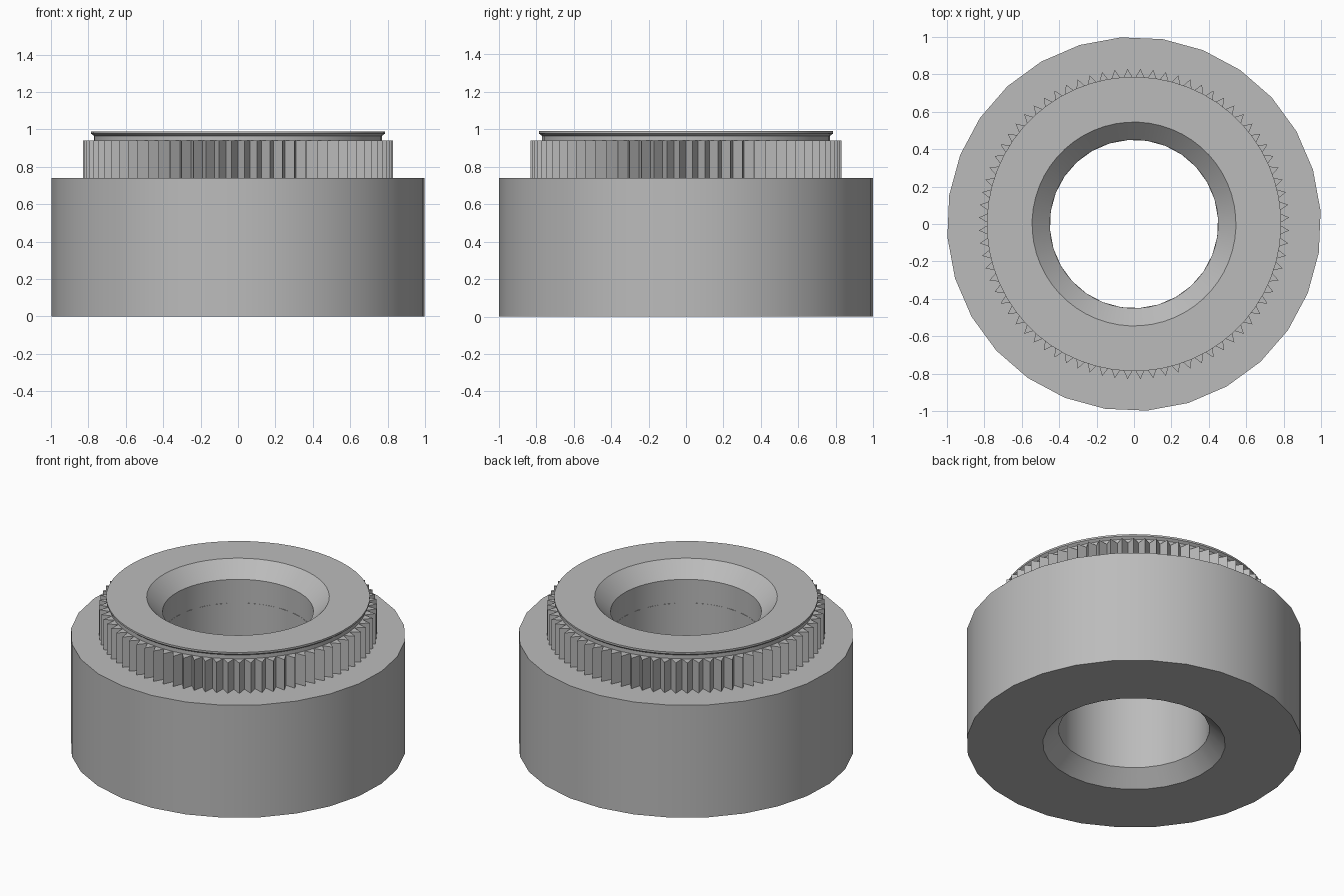
import bpy
import math

cube = bpy.data.objects.get("Cube")
if cube:
    bpy.data.objects.remove(cube, do_unlink=True)

steel = bpy.data.materials.new("steel grey")
steel.use_nodes = True
GREY = (0.5, 0.5, 0.5, 1)
steel.diffuse_color = GREY
steel.node_tree.nodes["Principled BSDF"].inputs["Base Color"].default_value = GREY


def ring_part(name, loops, smooth=True):
    """Joins a closed series of equal-length vertex loops into a solid ring."""
    n = len(loops[0])
    verts = [v for loop in loops for v in loop]
    faces = []
    for k in range(len(loops)):
        a, b = k * n, (k + 1) % len(loops) * n
        for i in range(n):
            j = (i + 1) % n
            faces.append((a + i, a + j, b + j, b + i))
    mesh = bpy.data.meshes.new(name)
    mesh.from_pydata(verts, [], faces)
    mesh.materials.append(steel)
    obj = bpy.data.objects.new(name, mesh)
    bpy.context.collection.objects.link(obj)
    if smooth:
        bpy.ops.object.select_all(action="DESELECT")
        obj.select_set(True)
        bpy.context.view_layer.objects.active = obj
        bpy.ops.object.shade_smooth_by_angle(angle=math.radians(30))
    return obj


def circle(radius, z, sides, phase=0.0):
    """Radius is a number or a function of the vertex index."""
    loop = []
    for i in range(sides):
        r = radius(i) if callable(radius) else radius
        t = math.tau * i / sides + phase
        loop.append((r * math.cos(t), r * math.sin(t), z))
    return loop


def lathe(name, profile, sides, phase=0.0):
    return ring_part(name, [circle(r, z, sides, phase) for r, z in profile])


BASE_TOP, KNURL_TOP, TOP = 0.74, 0.94, 0.99
BORE, MOUTH = 0.45, 0.545
CHAMFER = MOUTH - BORE
NECK, LIP = 0.77, 0.787

# Wide base with the chamfered lower mouth of the bore
lathe("base_collar", [(MOUTH, 0), (1, 0), (1, BASE_TOP),
                      (BORE, BASE_TOP), (BORE, CHAMFER)], 28, math.radians(4))

# Upper shank: undercut neck, thin lip and chamfered upper mouth
lathe("upper_shank", [(BORE, BASE_TOP), (NECK, BASE_TOP), (NECK, 0.965),
                      (LIP, 0.978), (LIP, TOP), (MOUTH, TOP),
                      (BORE, TOP - CHAMFER)], 56, math.radians(4))

# Knurled band: sharp vertical teeth all the way round
TEETH = 76


def tooth(i):
    return 0.83 if i % 2 else NECK


ring_part("knurled_band", [circle(0.7, BASE_TOP, TEETH * 2),
                           circle(tooth, BASE_TOP, TEETH * 2),
                           circle(tooth, KNURL_TOP, TEETH * 2),
                           circle(0.7, KNURL_TOP, TEETH * 2)], smooth=False)
